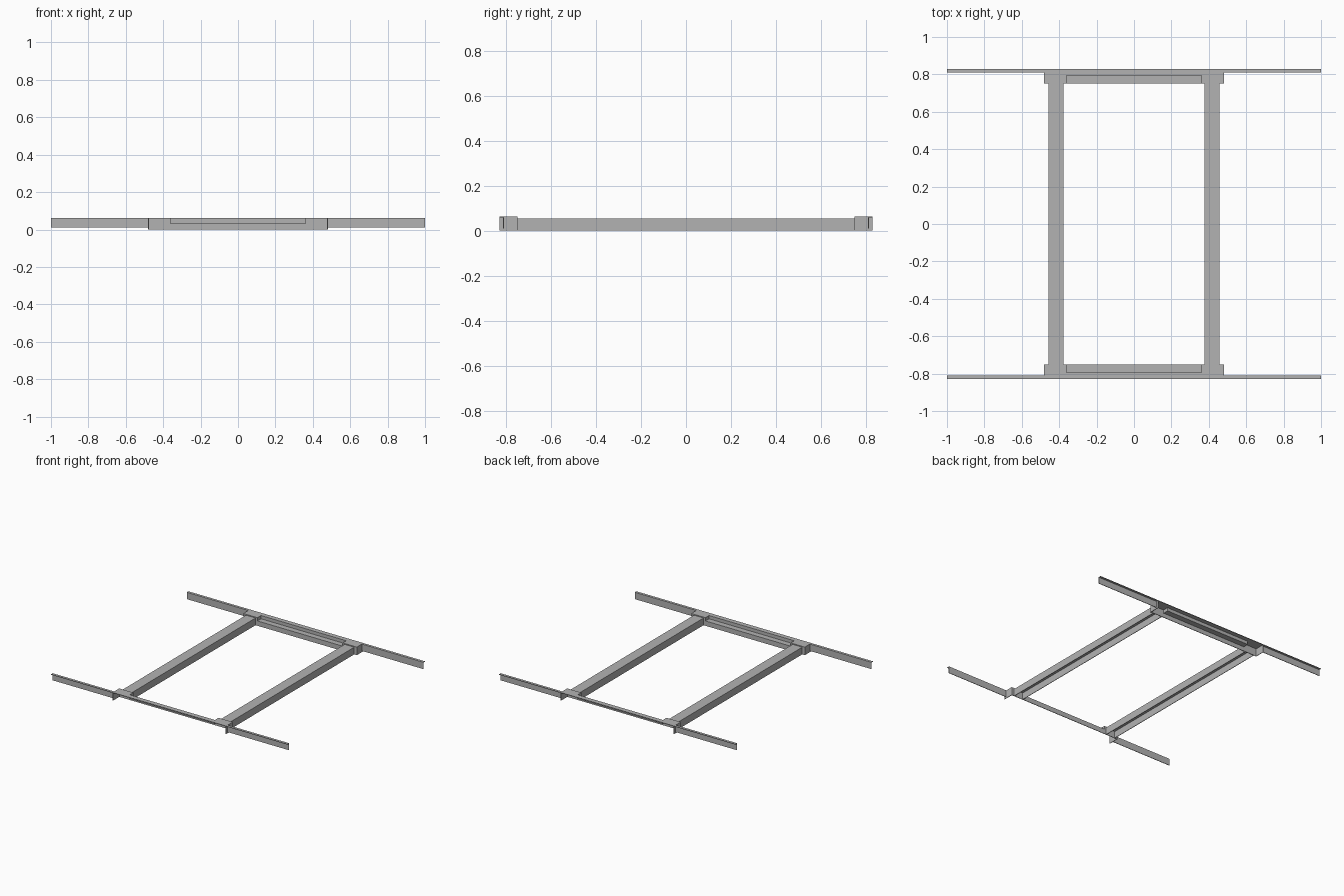
import bpy
import bmesh

if "Cube" in bpy.data.objects:
    bpy.data.objects.remove(bpy.data.objects["Cube"], do_unlink=True)

GREY = (0.45, 0.45, 0.45, 1)
steel = bpy.data.materials.new("grey_steel")
steel.use_nodes = True
steel.diffuse_color = GREY
steel.node_tree.nodes["Principled BSDF"].inputs["Base Color"].default_value = GREY

T = 0.004       # sheet thickness
H = T / 2
TOP = 0.062 - H  # middle of the top sheets
OUT, IN = 0.83, 0.75 + H


def sheet(name, profile, axis, start, end):
    """Sweep an open profile along x or y, mirror to all quarters, thicken."""
    bm = bmesh.new()
    rows = []
    for d in (start, end):
        rows.append([bm.verts.new((d, a, z) if axis == "x" else (a, d, z))
                     for a, z in profile])
    for i in range(len(profile) - 1):
        bm.faces.new((rows[0][i], rows[0][i + 1], rows[1][i + 1], rows[1][i]))
    mesh = bpy.data.meshes.new(name)
    bm.to_mesh(mesh)
    bm.free()
    mesh.materials.append(steel)
    obj = bpy.data.objects.new(name, mesh)
    bpy.context.collection.objects.link(obj)
    mirror = obj.modifiers.new("Mirror", "MIRROR")
    mirror.use_axis = (True, True, False)
    solid = obj.modifiers.new("Solidify", "SOLIDIFY")
    solid.thickness = T
    solid.offset = 0
    solid.use_even_offset = True
    return obj


# Stepped middle of each cross beam, open on its outer side
sheet("cross_beam_step",
      [(OUT, TOP), (0.795, TOP), (0.795, 0.035), (IN, 0.035), (IN, 0)],
      "x", 0, 0.36)

# Side walls of the step
sheet("step_side", [(0.36 + H, 0.035 - H), (0.36 + H, TOP)], "y", 0.75, 0.795)

# Corner brackets over the rail ends, with closed outer sides
sheet("corner_bracket", [(OUT, TOP), (IN, TOP), (IN, 0)], "x", 0.36, 0.48)
sheet("bracket_side", [(0.48 - H, 0), (0.48 - H, TOP)], "y", 0.75, OUT)

# Angle arms reaching out on both sides
sheet("side_arm", [(OUT, TOP), (0.81 + H, TOP), (0.81 + H, 0.01)], "x", 0.48, 1)

# Long rails: channels open at the bottom
sheet("long_rail",
      [(0.377 + H, 0), (0.377 + H, 0.055 - H), (0.458 - H, 0.055 - H), (0.458 - H, 0)],
      "y", 0, 0.75)
